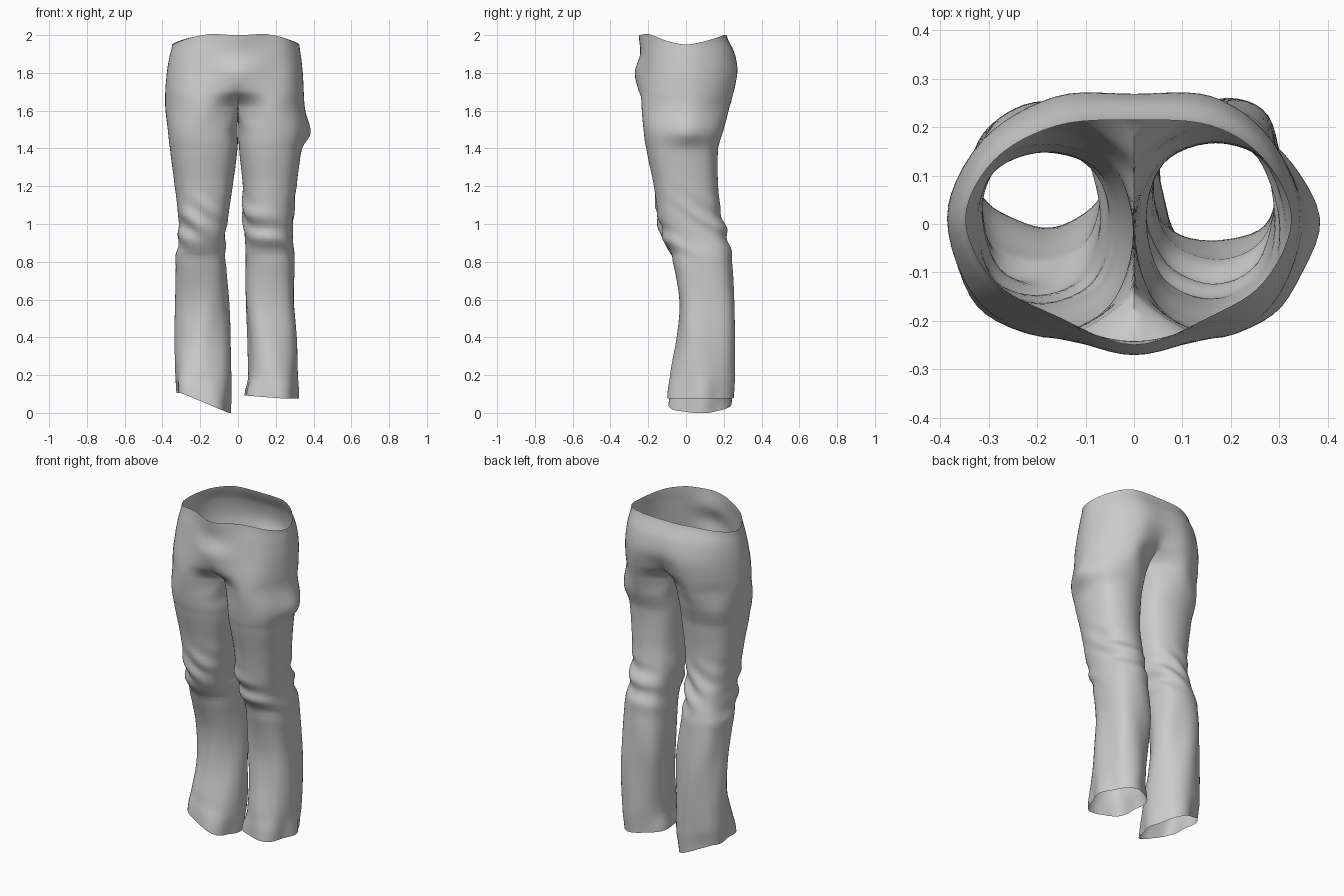
import bpy, bmesh, math
from mathutils import Vector

if "Cube" in bpy.data.objects:
    bpy.data.objects.remove(bpy.data.objects["Cube"])

SUB, K = 6, 8          # samples per ring segment / between rows
CROTCH = 4             # index of the row where the seat splits into legs

# seat rows: z, half width left, half width right, front centre, front, back, back centre, corner
SEAT = [(2.00, .348, .325, -.250, -.190, .203, .215, .62),
        (1.90, .365, .335, -.243, -.205, .246, .258, .64),
        (1.80, .377, .343, -.271, -.222, .264, .266, .66),
        (1.70, .385, .348, -.240, -.236, .252, .215, .68),
        (1.62, .385, .350, -.140, -.235, .230, .125, .70)]
# leg rows: z, inner x, outer x, front, back
LEFT = [(1.50, .002, .372, -.225, .195), (1.40, .003, .360, -.210, .165),
        (1.20, .028, .335, -.170, .148), (1.05, .050, .318, -.155, .160),
        (0.93, .066, .315, -.130, .195), (0.83, .065, .330, -.075, .220),
        (0.60, .050, .330, -.010, .242), (0.40, .045, .330, -.010, .248),
        (0.20, .037, .332, -.065, .245), (0.10, .045, .325, -.095, .235)]
RIGHT = [(1.50, .002, .350, -.225, .200), (1.40, .006, .335, -.210, .170),
         (1.20, .025, .310, -.170, .170), (1.05, .022, .295, -.150, .188),
         (0.93, .036, .290, -.120, .222), (0.83, .040, .300, -.075, .243),
         (0.60, .037, .300, -.040, .260), (0.40, .050, .310, -.050, .260),
         (0.20, .055, .313, -.085, .255), (0.10, .035, .315, -.100, .245)]


def spline(a, b, c, d, t):
    return b + .5 * t * (c - a + t * (2*a - 5*b + 4*c - d + t * (3*(b - c) + d - a)))


def gauss(v, mid, width):
    return math.exp(-((v - mid) / width) ** 2)


def clamp(v):
    return max(0.0, min(1.0, v))


def seat_points(row, side):
    z, left, right, fc, f, b, bc, k = row
    w = left if side < 0 else right
    pts = [(0, fc), (.16, f), (.83*w, k*f), (w, .01), (.83*w, .65*b),
           (.16, b), (0, bc), (0, 0)]
    return [Vector((x, y, z)) for x, y in pts]


def leg_points(row):
    z, xi, xo, f, b = row
    cx, rx, cy, ry = (xi + xo)/2, (xo - xi)/2, (f + b)/2, (b - f)/2
    k = .74
    pts = [(-k, -k), (0, -1), (k, -k), (1, 0), (k, k), (0, 1), (-k, k), (-1, 0)]
    return [Vector((cx + rx*x, cy + ry*y, z)) for x, y in pts]


def ring(p):
    """Closed smooth ring through 8 points; the seat mirrors across the centre seam."""
    out = []
    blend = clamp((p[0].z - 1.60) / .16)
    for i in range(8):
        a, b, c, d = p[i-1], p[i], p[(i+1) % 8], p[(i+2) % 8]
        if i == 0:
            a = a.lerp(Vector((-c.x, c.y, c.z)), blend)
        if i == 5:
            d = d.lerp(Vector((-b.x, b.y, b.z)), blend)
        for j in range(SUB):
            q = spline(a, b, c, d, j / SUB)
            if p[0].z > 1.615 and (i >= 6 or (i == 0 and j == 0)):
                q.x = 0
            q.x = max(q.x, 0)
            out.append(q)
    return out


def add_cloth_detail(q, centre, side):
    z = q.z
    r = q - centre
    ang = math.atan2(r.y, r.x)
    # broken diagonal knee creases, long calf folds and hem ripples
    patch = .5 + .5 * math.sin(2*ang + 11*z + side)
    knee = .011 * patch * gauss(z, .98, .14) * math.sin(48*z + 3*ang*side + 1.5*math.sin(2*ang))
    calf = .006 * gauss(z, .45, .3) * math.sin(4*ang + 6*z + side)
    hem = .009 * gauss(z, .1, .1) * math.sin(5*ang + side)
    if z < 1.4:
        q = q + r.normalized() * (knee + calf + hem)
    # bump on the outside of one thigh
    if side > 0 and r.x > 0:
        q.x += .037 * gauss(q.y, .01, .1) * gauss(z, 1.48, .055 if z < 1.48 else .09)
    # wavy waist and slanted hems
    wave = .008 * (math.cos(18 * q.x) - 1) if q.y < 0 else 0
    q.z += clamp((z - 1.8) / .2) * (-.05 + .05 * clamp(abs(q.y) / .2) ** 1.5
                                    - wave * clamp(abs(q.y) / .15) * .5)
    low = clamp((.4 - z) / .3)
    q.z += low * (.01 - .105 * clamp((.3 - q.x) / .25) if side < 0 else -.02 * clamp(q.x / .25))
    return q


def build_side(bm, side):
    ctrl = [seat_points(r, side) for r in SEAT]
    ctrl += [leg_points(r) for r in (LEFT if side < 0 else RIGHT)]
    n, grid = len(ctrl), []
    for i in range(n - 1):
        a, b, c, d = ctrl[max(i-1, 0)], ctrl[i], ctrl[i+1], ctrl[min(i+2, n-1)]
        for s in range(K + (i == n - 2)):
            t = s / K
            p = [spline(a[j], b[j], c[j], d[j], t) for j in range(8)]
            for v in p:
                v.z = b[0].z + (c[0].z - b[0].z) * t
            centre = sum(p, Vector()) / 8
            row = [add_cloth_detail(q, centre, side) for q in ring(p)]
            grid.append([bm.verts.new((side*q.x, q.y, q.z)) for q in row])
    cols = 8 * SUB
    for i in range(len(grid) - 1):
        # above the crotch only the outer part of the ring is cloth
        for j in range(6 * SUB if i < CROTCH * K else cols):
            k = (j + 1) % cols
            bm.faces.new((grid[i][j], grid[i][k], grid[i+1][k], grid[i+1][j]))


# trousers: one open cloth shell, both sides welded along the centre seam
bm = bmesh.new()
for side in (-1, 1):
    build_side(bm, side)
bmesh.ops.delete(bm, geom=[v for v in bm.verts if not v.link_faces], context='VERTS')
bmesh.ops.remove_doubles(bm, verts=[v for v in bm.verts if abs(v.co.x) < 1e-5], dist=.0004)
bmesh.ops.recalc_face_normals(bm, faces=bm.faces)
low = min(v.co.z for v in bm.verts)
for v in bm.verts:
    v.co.z -= low * clamp((.5 - v.co.z) / .4)
mesh = bpy.data.meshes.new("trousers")
bm.to_mesh(mesh)
bm.free()
trousers = bpy.data.objects.new("trousers", mesh)
bpy.context.collection.objects.link(trousers)
bpy.context.view_layer.objects.active = trousers
trousers.select_set(True)
bpy.ops.object.shade_smooth_by_angle(angle=math.radians(40))
